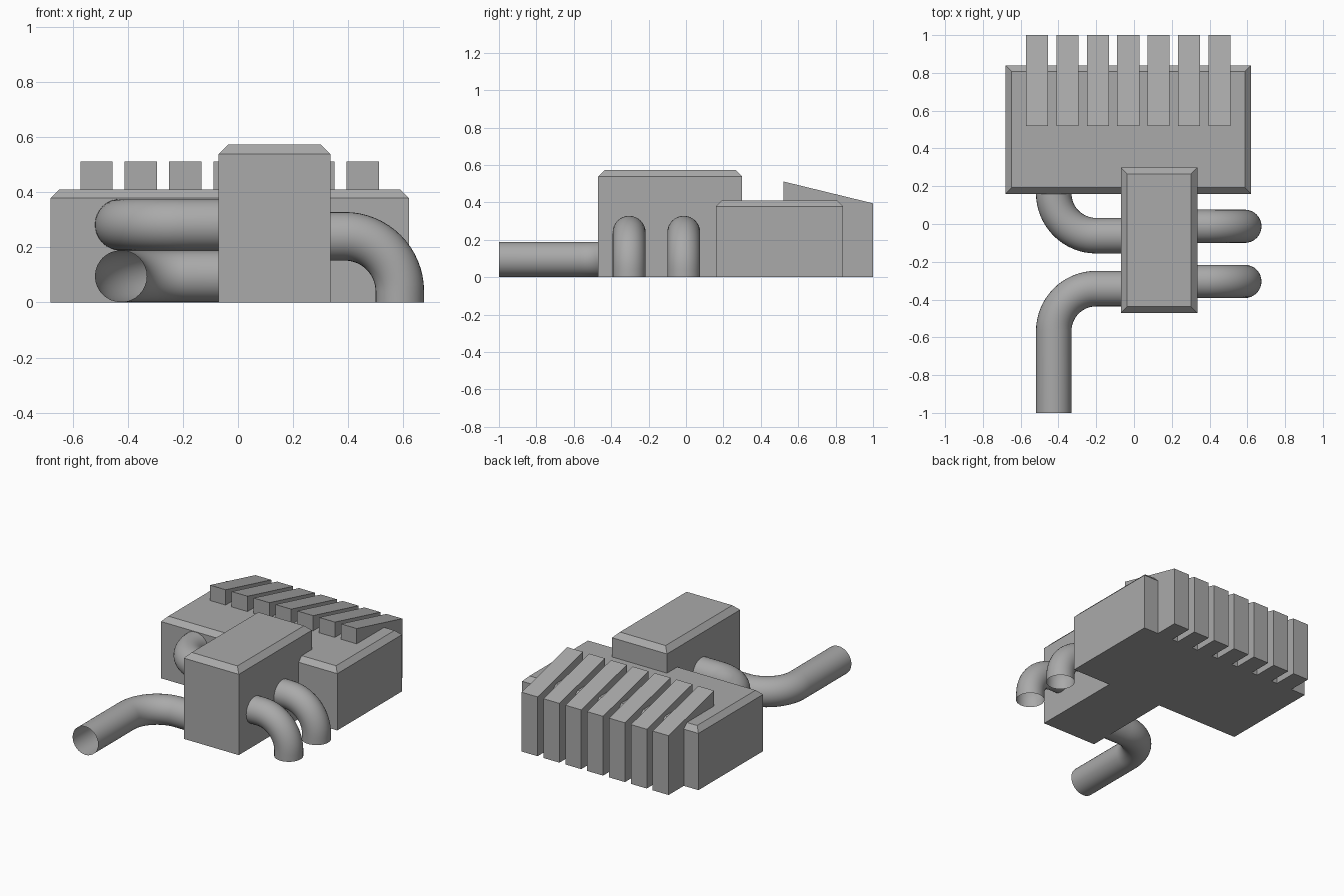
import bpy
import bmesh
from math import sin, cos, pi
from mathutils import Vector

cube = bpy.data.objects.get("Cube")
if cube:
    bpy.data.objects.remove(cube, do_unlink=True)

# One plain grey for the whole model
GREY = (0.4, 0.4, 0.4, 1)
grey = bpy.data.materials.new("plain grey")
grey.use_nodes = True
grey.diffuse_color = GREY
grey.node_tree.nodes["Principled BSDF"].inputs["Base Color"].default_value = GREY


def add_mesh(name, bm):
    bmesh.ops.recalc_face_normals(bm, faces=bm.faces)
    mesh = bpy.data.meshes.new(name)
    bm.to_mesh(mesh)
    bm.free()
    mesh.materials.append(grey)
    obj = bpy.data.objects.new(name, mesh)
    bpy.context.collection.objects.link(obj)
    return obj


def block(name, low, high, chamfer):
    """Box on the ground with only its top rim chamfered."""
    low, high = Vector(low), Vector(high)
    bm = bmesh.new()
    bmesh.ops.create_cube(bm, size=1)
    bmesh.ops.scale(bm, vec=high - low, verts=bm.verts)
    bmesh.ops.translate(bm, vec=(low + high) / 2, verts=bm.verts)
    rim = [e for e in bm.edges if all(v.co.z > high.z - 0.001 for v in e.verts)]
    bmesh.ops.bevel(bm, geom=rim, offset=chamfer, segments=1, affect='EDGES')
    return add_mesh(name, bm)


def fin(name, x, width):
    """Side profile with a sloping top, extruded across x."""
    profile = [(0.52, 0), (1, 0), (1, 0.395), (0.52, 0.512)]
    bm = bmesh.new()
    face = bm.faces.new([bm.verts.new((x, y, z)) for y, z in profile])
    side = bmesh.ops.extrude_face_region(bm, geom=[face])["geom"]
    bmesh.ops.translate(bm, vec=(width, 0, 0),
                        verts=[g for g in side if isinstance(g, bmesh.types.BMVert)])
    return add_mesh(name, bm)


def pipe(name, start, corner, end, bend, radius, steps=16, sides=32):
    """Open round tube from start to end with a quarter-circle bend at the corner."""
    start, corner, end = Vector(start), Vector(corner), Vector(end)
    along, away = (corner - start).normalized(), (end - corner).normalized()
    across = along.cross(away)
    centre = corner + (away - along) * bend
    stations = [(start, -away)]
    for i in range(steps + 1):
        angle = i / steps * pi / 2
        outward = along * sin(angle) - away * cos(angle)
        stations.append((centre + outward * bend, outward))
    stations.append((end, along))

    bm = bmesh.new()
    rings = []
    for point, outward in stations:
        turns = [2 * pi * k / sides for k in range(sides)]
        rings.append([bm.verts.new(point + (outward * cos(t) + across * sin(t)) * radius)
                      for t in turns])
    for a, b in zip(rings, rings[1:]):
        for k in range(sides):
            n = (k + 1) % sides
            bm.faces.new((a[k], a[n], b[n], b[k])).smooth = True
    return add_mesh(name, bm)


# Bodies
block("wide_housing", (-0.68, 0.16, 0), (0.62, 0.84, 0.41), 0.032)
block("tall_housing", (-0.07, -0.47, 0), (0.335, 0.3, 0.572), 0.034)

# Row of cooling fins along the back
for i in range(7):
    fin(f"fin_{i + 1}", -0.572 + i * 0.161, 0.117)

# Two pipes bending down into the ground on the left
for name, y in (("front_down_pipe", -0.304), ("rear_down_pipe", -0.012)):
    pipe(name, (0.3, y, 0.24), (0.587, y, 0.24), (0.587, y, 0), 0.2, 0.088)

# Outlet pipe to the front and link pipe back to the wide housing
pipe("outlet_pipe", (-0.04, -0.342, 0.095), (-0.425, -0.342, 0.095),
     (-0.425, -1, 0.095), 0.225, 0.094)
pipe("link_pipe", (-0.04, -0.062, 0.282), (-0.425, -0.062, 0.282),
     (-0.425, 0.18, 0.282), 0.225, 0.094)
